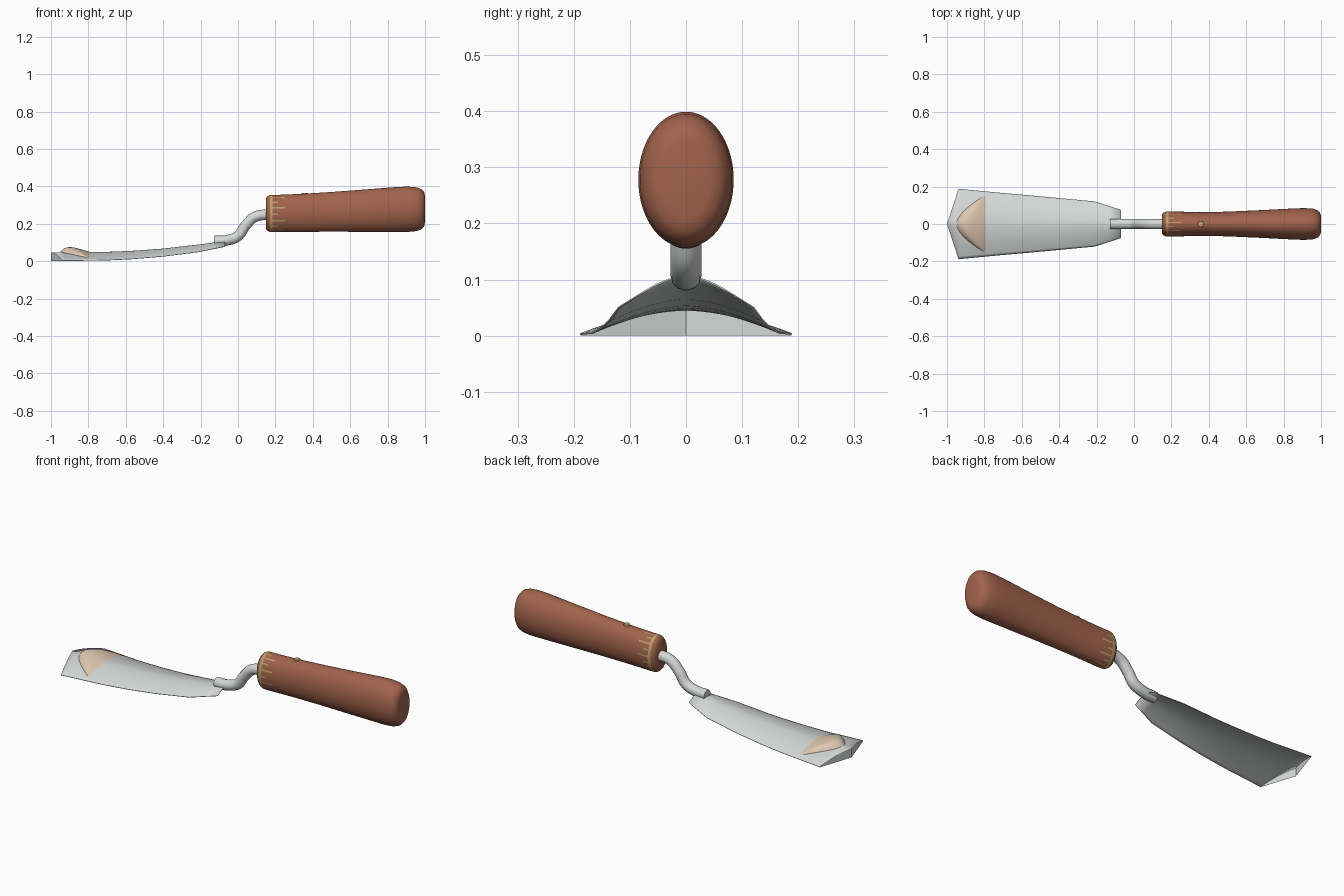
import bpy, bmesh, math
from mathutils import Vector

cube = bpy.data.objects.get("Cube")
if cube:
    bpy.data.objects.remove(cube)


def material(name, rgb):
    m = bpy.data.materials.new(name)
    m.use_nodes = True
    col = (*rgb, 1)
    m.diffuse_color = col
    m.node_tree.nodes["Principled BSDF"].inputs["Base Color"].default_value = col
    return m


STEEL = material("pale steel", (0.66, 0.69, 0.68))
WOOD = material("red brown wood", (0.36, 0.125, 0.072))
BRASS = material("brass", (0.5, 0.36, 0.14))
SAND = material("sand", (0.74, 0.58, 0.44))


def finish(bm, name, mats, angle=35):
    bmesh.ops.recalc_face_normals(bm, faces=bm.faces)
    me = bpy.data.meshes.new(name)
    bm.to_mesh(me)
    bm.free()
    ob = bpy.data.objects.new(name, me)
    bpy.context.collection.objects.link(ob)
    for m in mats:
        me.materials.append(m)
    bpy.ops.object.select_all(action='DESELECT')
    ob.select_set(True)
    bpy.context.view_layer.objects.active = ob
    bpy.ops.object.shade_smooth_by_angle(angle=math.radians(angle))
    return ob


def skin(bm, rows, closed=False, rule=None):
    """Bridge rows of points; a rule picks the material of each face."""
    vs = [[bm.verts.new(p) for p in r] for r in rows]
    n = len(vs[0])
    for j in range(len(vs) - 1):
        for i in range(n if closed else n - 1):
            k = (i + 1) % n
            f = bm.faces.new((vs[j][i], vs[j][k], vs[j + 1][k], vs[j + 1][i]))
            if rule:
                f.material_index = rule(j, i)
    if closed:
        bm.faces.new(vs[0])
        bm.faces.new(vs[-1])


def lerp(table, x, col):
    for a, b in zip(table, table[1:]):
        if x <= b[0]:
            t = max(0, (x - a[0]) / (b[0] - a[0]))
            return a[col] + t * (b[col] - a[col])
    return table[-1][col]


# Blade: arched sheet described by x, half width, ridge height, edge height
BLADE = [(-1, .188, .046, .003), (-.93, .187, .046, .003), (-.7, .165, .048, .005),
         (-.55, .152, .055, .013), (-.4, .138, .066, .026), (-.21, .12, .088, .05),
         (-.07, .075, .106, .078)]


def blade_z(x, y):
    t = min(1, abs(y) / lerp(BLADE, x, 1))
    top, low = lerp(BLADE, x, 2), lerp(BLADE, x, 3)
    return low + (top - low) * (1 - t ** 1.7)


STEPS = [i / 12 for i in range(-12, 13)]
xs = [-.93] + [-.88 + .08 * i for i in range(9)] + [-.21, -.14, -.07]
tip = [(-1 + .062 * abs(t), .188 * t, blade_z(-1, .188 * t)) for t in STEPS]
rows = [tip] + [[(x, t * lerp(BLADE, x, 1), blade_z(x, t * lerp(BLADE, x, 1)))
                 for t in STEPS] for x in xs]
bm = bmesh.new()
skin(bm, rows)
blade = finish(bm, "blade", [STEEL])
mod = blade.modifiers.new("thickness", 'SOLIDIFY')
mod.thickness = .003
mod.offset = 0

# Pointed lip closing the arch at the tip
bm = bmesh.new()
skin(bm, [tip, [(x, y, 0) for x, y, z in tip]])
finish(bm, "blade_tip_lip", [STEEL], 10)

# Sand heap on the blade: curved front, straight back
bm = bmesh.new()
rows = []
for t in STEPS:
    y = .15 * t
    front = -.95 + .15 * abs(t) ** 1.7
    row = []
    for i in range(9):
        s = i / 8
        x = front + (-.795 - front) * s
        rise = .026 * math.sin(math.pi * s ** .6) * (1 - t * t) + .003
        row.append((x, y, blade_z(x, y) + rise))
    rows.append(row)
skin(bm, rows)
finish(bm, "sand_heap", [SAND], 60)

# Neck: bent steel rod
curve = bpy.data.curves.new("neck", 'CURVE')
curve.dimensions = '3D'
curve.bevel_depth = .028
curve.bevel_resolution = 4
curve.use_fill_caps = True
path = [(-.128, .108), (-.06, .112), (0, .135), (.04, .19), (.09, .237), (.18, .25)]
sp = curve.splines.new('BEZIER')
sp.bezier_points.add(len(path) - 1)
for p, (x, z) in zip(sp.bezier_points, path):
    p.co = Vector((x, 0, z))
    p.handle_left_type = p.handle_right_type = 'AUTO'
curve.materials.append(STEEL)
bpy.context.collection.objects.link(bpy.data.objects.new("neck", curve))

# Handle: oval sections as x, centre height, half height, half width
HANDLE = [(.15, .255, .083, .052), (.158, .255, .092, .06), (.17, .255, .099, .066),
          (.185, .255, .1, .067), (.215, .255, .1, .067), (.25, .256, .1, .066),
          (.35, .259, .102, .063), (.5, .264, .106, .066), (.7, .271, .114, .075),
          (.85, .277, .12, .083), (.91, .278, .121, .085), (.955, .278, .117, .082),
          (.98, .278, .108, .074), (.995, .278, .092, .06), (1, .278, .07, .043)]
SEG = 72


def handle_colour(j, i):
    # Brass ring, then long and short brass ticks
    if j == 2:
        return 1
    if j == 3:
        return int(i % 4 == 0)
    if j == 4:
        return int(i % 8 == 0)
    return 0


bm = bmesh.new()
skin(bm, [[(x, hy * math.cos(a), cz + hz * math.sin(a))
           for a in (math.tau * i / SEG for i in range(SEG))]
          for x, cz, hz, hy in HANDLE], True, handle_colour)
finish(bm, "handle", [WOOD, BRASS], 50)

# Brass pin on top of the handle
bm = bmesh.new()
bmesh.ops.create_cone(bm, cap_ends=True, segments=12, radius1=.019, radius2=.016, depth=.02)
bmesh.ops.translate(bm, verts=bm.verts, vec=(.357, 0, .356))
finish(bm, "handle_pin", [BRASS])
